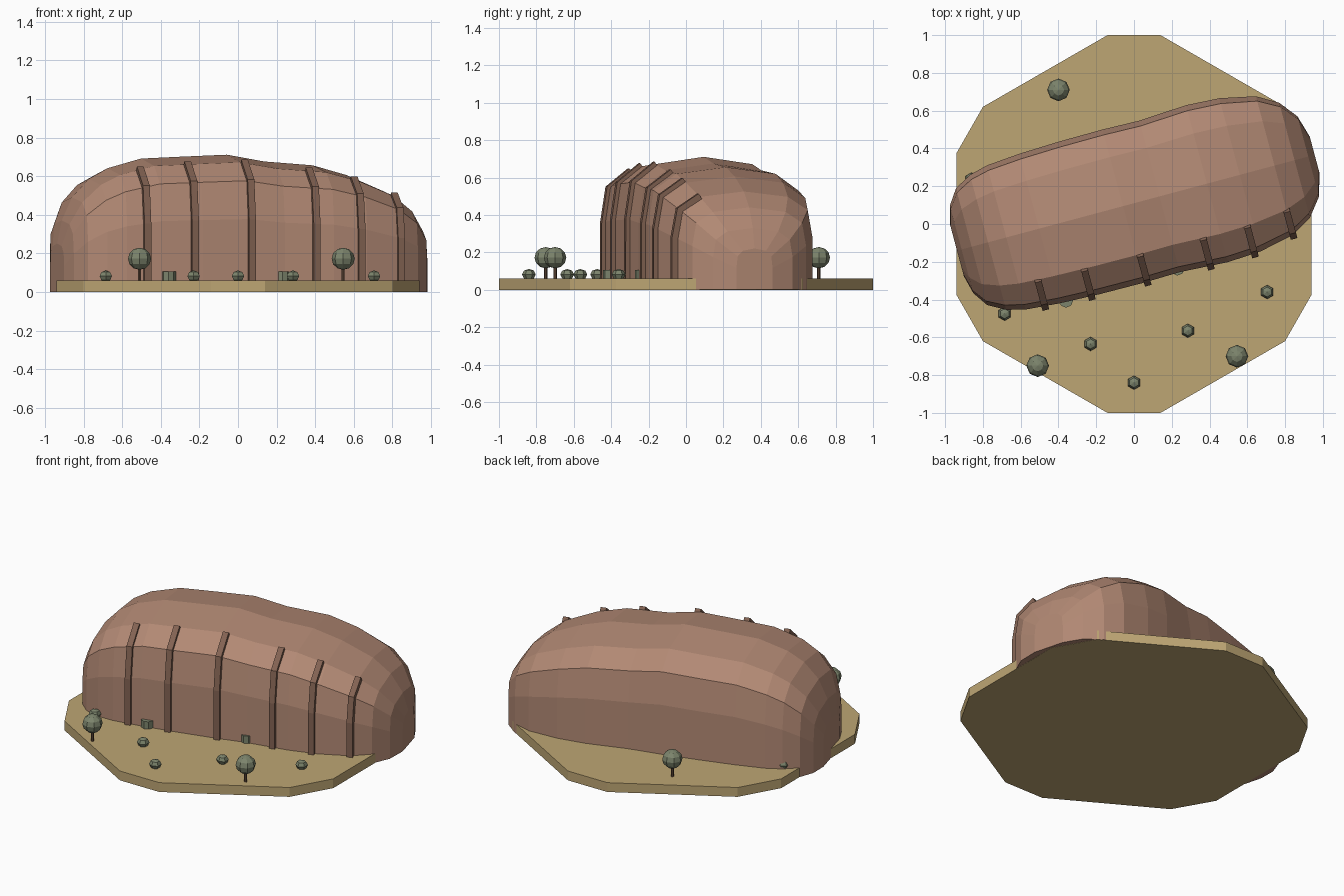
import bpy, bmesh, math
from mathutils import Vector, Matrix

if "Cube" in bpy.data.objects:
    bpy.data.objects.remove(bpy.data.objects["Cube"])


def material(name, rgb):
    m = bpy.data.materials.new(name)
    lin = [((c / 255 + 0.055) / 1.055) ** 2.4 for c in rgb]
    m.diffuse_color = (*lin, 1)
    m.use_nodes = True
    m.node_tree.nodes["Principled BSDF"].inputs["Base Color"].default_value = m.diffuse_color
    return m


SAND = material("sand", (190, 166, 116))
CLAY = material("clay brown", (178, 137, 116))
RIB = material("dark brown", (130, 98, 82))
LEAF = material("grey green", (124, 132, 108))
BARK = material("bark", (98, 74, 58))


def make(name, bm, mat, matrix=Matrix()):
    bmesh.ops.recalc_face_normals(bm, faces=bm.faces)
    bm.transform(matrix)
    me = bpy.data.meshes.new(name)
    bm.to_mesh(me)
    bm.free()
    me.materials.append(mat)
    ob = bpy.data.objects.new(name, me)
    bpy.context.collection.objects.link(ob)
    return ob


def loft(rings, closed_ends=True):
    bm = bmesh.new()
    vs = [[bm.verts.new(p) for p in r] for r in rings]
    for a, b in zip(vs, vs[1:]):
        for i in range(len(a)):
            j = (i + 1) % len(a)
            bm.faces.new((a[i], a[j], b[j], b[i]))
    bm.faces.new(vs[0])
    bm.faces.new(vs[-1])
    return bm


# Ground slab: twelve-sided, mirrored from one quarter
q = [(0.94, 0.375), (0.80, 0.62), (0.14, 1.0)]
outline = q + [(-x, y) for x, y in q[::-1]]
outline += [(-x, -y) for x, y in outline]
make("ground_slab", loft([[(x, y, z) for x, y in outline] for z in (0, 0.06)]), SAND)

# Hall shell: dome sections along a turned axis (station, half width, height)
AXIS = Matrix.Translation((0, 0.11, 0)) @ Matrix.Rotation(math.radians(15), 4, 'Z')
STATIONS = [(-0.97, 0.14, 0.25), (-0.945, 0.24, 0.37), (-0.89, 0.32, 0.49),
            (-0.80, 0.37, 0.585), (-0.70, 0.395, 0.64), (-0.52, 0.41, 0.69),
            (-0.30, 0.418, 0.70), (-0.06, 0.42, 0.71), (0.14, 0.415, 0.675),
            (0.40, 0.43, 0.655), (0.58, 0.42, 0.605), (0.77, 0.38, 0.525),
            (0.88, 0.315, 0.44), (0.955, 0.22, 0.33), (0.99, 0.10, 0.22)]
HALF = [(1, 0), (1, 0.53), (0.93, 0.81), (0.64, 0.945)]
SECTION = [(-a, b) for a, b in HALF] + [(0, 1)] + HALF[::-1]
shell = loft([[(u, a * w, b * h + 0.001) for a, b in SECTION] for u, w, h in STATIONS])
make("hall_shell", shell, CLAY, AXIS)


def size_at(u):
    for (u0, w0, h0), (u1, w1, h1) in zip(STATIONS, STATIONS[1:]):
        if u0 <= u <= u1:
            t = (u - u0) / (u1 - u0)
            return w0 + t * (w1 - w0), h0 + t * (h1 - h0)


# Facade ribs: strips that follow the front of the shell
for n, u in enumerate((-0.597, -0.345, -0.04, 0.305, 0.547, 0.77)):
    w, h = size_at(u)
    path = [Vector((-a * w, b * h)) for a, b in HALF]
    path[0].y = 0.05
    rings = []
    for i, p in enumerate(path):
        d = (path[min(i + 1, 3)] - path[max(i - 1, 0)]).normalized()
        out = Vector((-d.y, d.x))
        lo, hi = p - out * 0.012, p + out * 0.022
        rings.append([(u + s, c.x, c.y) for s, c in
                      ((-0.018, lo), (0.018, lo), (0.018, hi), (-0.018, hi))])
    make(f"facade_rib_{n + 1}", loft(rings), RIB, AXIS)


def ball(name, pos, r, flat, segs, rings):
    bm = bmesh.new()
    bmesh.ops.create_uvsphere(bm, u_segments=segs, v_segments=rings, radius=r)
    make(name, bm, LEAF, Matrix.Translation(pos) @ Matrix.Diagonal((1, 1, flat, 1)))


def post(name, pos, r, h, segs, mat):
    bm = bmesh.new()
    bmesh.ops.create_cone(bm, cap_ends=True, segments=segs, radius1=r, radius2=r, depth=h)
    make(name, bm, mat, Matrix.Translation(pos))


# Trees
for n, (x, y) in enumerate([(-0.51, -0.75), (0.545, -0.70), (-0.40, 0.71)]):
    post(f"tree_trunk_{n + 1}", (x, y, 0.095), 0.009, 0.09, 6, BARK)
    ball(f"tree_crown_{n + 1}", (x, y, 0.172), 0.06, 0.95, 8, 6)

# Round shrubs
for n, (x, y) in enumerate([(-0.685, -0.475), (-0.23, -0.635), (0, -0.84),
                            (0.285, -0.565), (0.705, -0.36), (-0.86, 0.235)]):
    ball(f"shrub_{n + 1}", (x, y, 0.082), 0.037, 0.8, 6, 4)

# Planters along the front wall
for n, (x, y) in enumerate([(-0.36, -0.405), (0.23, -0.235), (0.70, -0.08)]):
    post(f"planter_{n + 1}", (x, y, 0.082), 0.038, 0.05, 8, LEAF)
